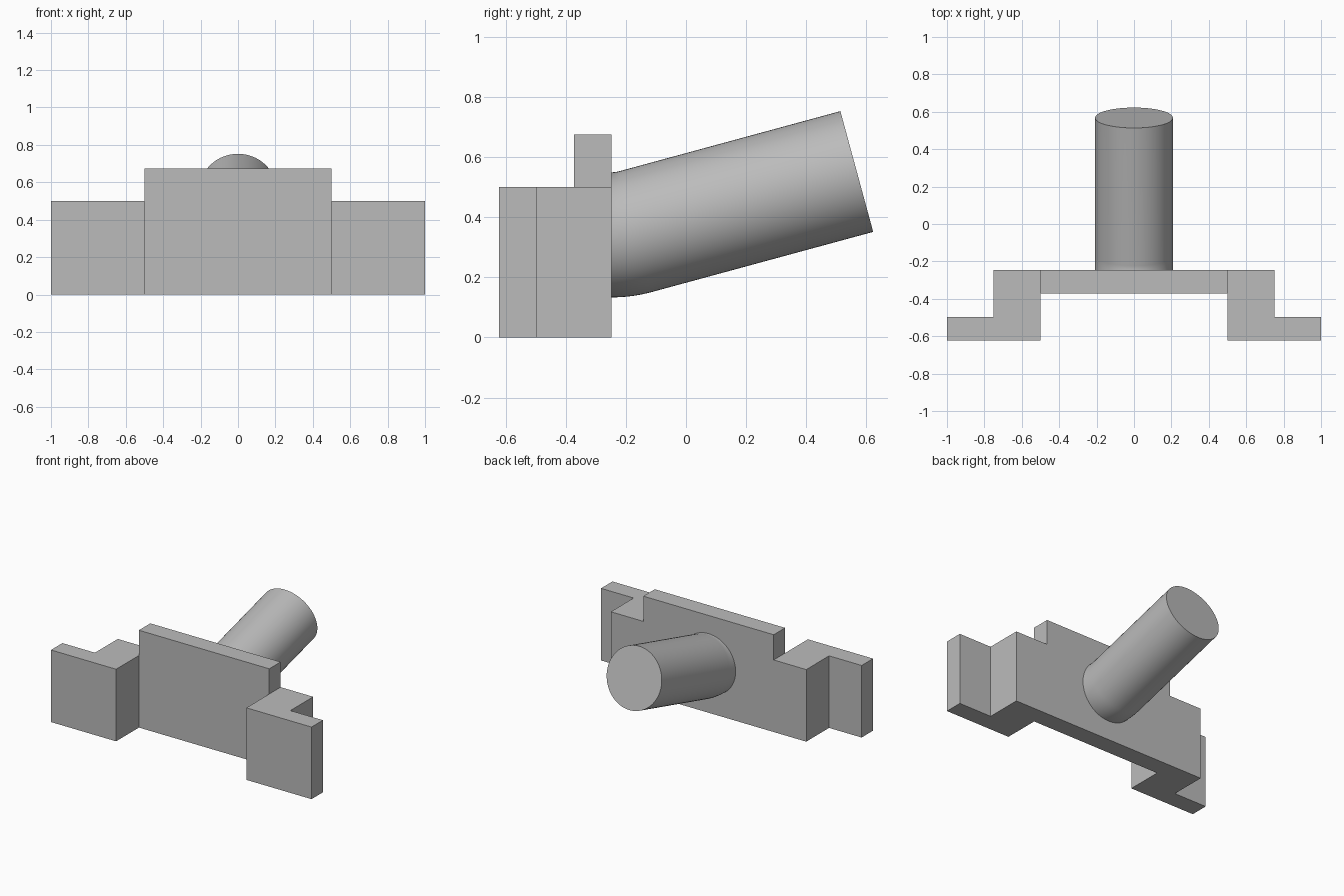
import bpy, bmesh
from math import radians, sin, cos
from mathutils import Matrix, Vector

if "Cube" in bpy.data.objects:
    bpy.data.objects.remove(bpy.data.objects["Cube"])

grey = bpy.data.materials.new("plain grey")
grey.use_nodes = True
colour = (0.5, 0.5, 0.5, 1)
grey.diffuse_color = colour
grey.node_tree.nodes["Principled BSDF"].inputs["Base Color"].default_value = colour

FRONT, FLANGE, PLATE, BACK = -0.622, -0.497, -0.372, -0.247


def finish(bm, name):
    bmesh.ops.recalc_face_normals(bm, faces=bm.faces)
    mesh = bpy.data.meshes.new(name)
    bm.to_mesh(mesh)
    bm.free()
    mesh.materials.append(grey)
    obj = bpy.data.objects.new(name, mesh)
    bpy.context.collection.objects.link(obj)
    return obj


def raise_faces(bm, faces, height):
    """Extrude faces upward and return the new top faces."""
    geom = bmesh.ops.extrude_face_region(bm, geom=faces)["geom"]
    bmesh.ops.translate(bm, vec=(0, 0, height),
                        verts=[g for g in geom if isinstance(g, bmesh.types.BMVert)])
    return [g for g in geom if isinstance(g, bmesh.types.BMFace)]


# Stepped bracket: one plan outline, raised, with the middle raised further
bm = bmesh.new()
wing = [(0.5, FRONT), (1, FRONT), (1, FLANGE), (0.75, FLANGE),
        (0.75, BACK), (0.5, BACK), (0.5, PLATE)]
middle = [(-0.5, PLATE), (0.5, PLATE), (0.5, BACK), (-0.5, BACK)]
for outline in (wing, [(-x, y) for x, y in reversed(wing)], middle):
    bm.faces.new([bm.verts.new((x, y, 0)) for x, y in outline])
bmesh.ops.remove_doubles(bm, verts=bm.verts, dist=0.001)
base = bm.faces[:]
tops = raise_faces(bm, base, 0.5)
bmesh.ops.reverse_faces(bm, faces=[f for f in base if f.is_valid])
centre = min(tops, key=lambda f: abs(f.calc_center_median().x))
raise_faces(bm, [centre], 0.175)
# Close the underside if the extrusion carried the outline away
if not any(f.calc_center_median().z < 0.001 for f in bm.faces):
    bmesh.ops.holes_fill(bm, edges=bm.edges)
finish(bm, "stepped_bracket")

# Round bar: leaves the plate squarely, bends upward, then runs straight
RADIUS, BEND, TILT = 0.208, 0.3, radians(15.2)
START_Z, LENGTH = 0.341, 0.763
bm = bmesh.new()
ring = bmesh.ops.create_circle(
    bm, segments=64, radius=RADIUS,
    matrix=Matrix.Translation((0, BACK, START_Z)) @ Matrix.Rotation(radians(90), 4, "X"))
edges = bm.edges[:]
bent = bmesh.ops.spin(bm, geom=edges, cent=(0, BACK, START_Z + BEND),
                      axis=(1, 0, 0), angle=TILT, steps=8)["geom_last"]
last = [g for g in bent if isinstance(g, bmesh.types.BMEdge)]
geom = bmesh.ops.extrude_edge_only(bm, edges=last)["geom"]
bmesh.ops.translate(bm, vec=Vector((0, cos(TILT), sin(TILT))) * LENGTH,
                    verts=[g for g in geom if isinstance(g, bmesh.types.BMVert)])
bmesh.ops.holes_fill(bm, edges=[e for e in bm.edges if e.is_boundary])
bar = finish(bm, "angled_bar")
bpy.ops.object.select_all(action="DESELECT")
bar.select_set(True)
bpy.context.view_layer.objects.active = bar
bpy.ops.object.shade_smooth_by_angle(angle=radians(30))
